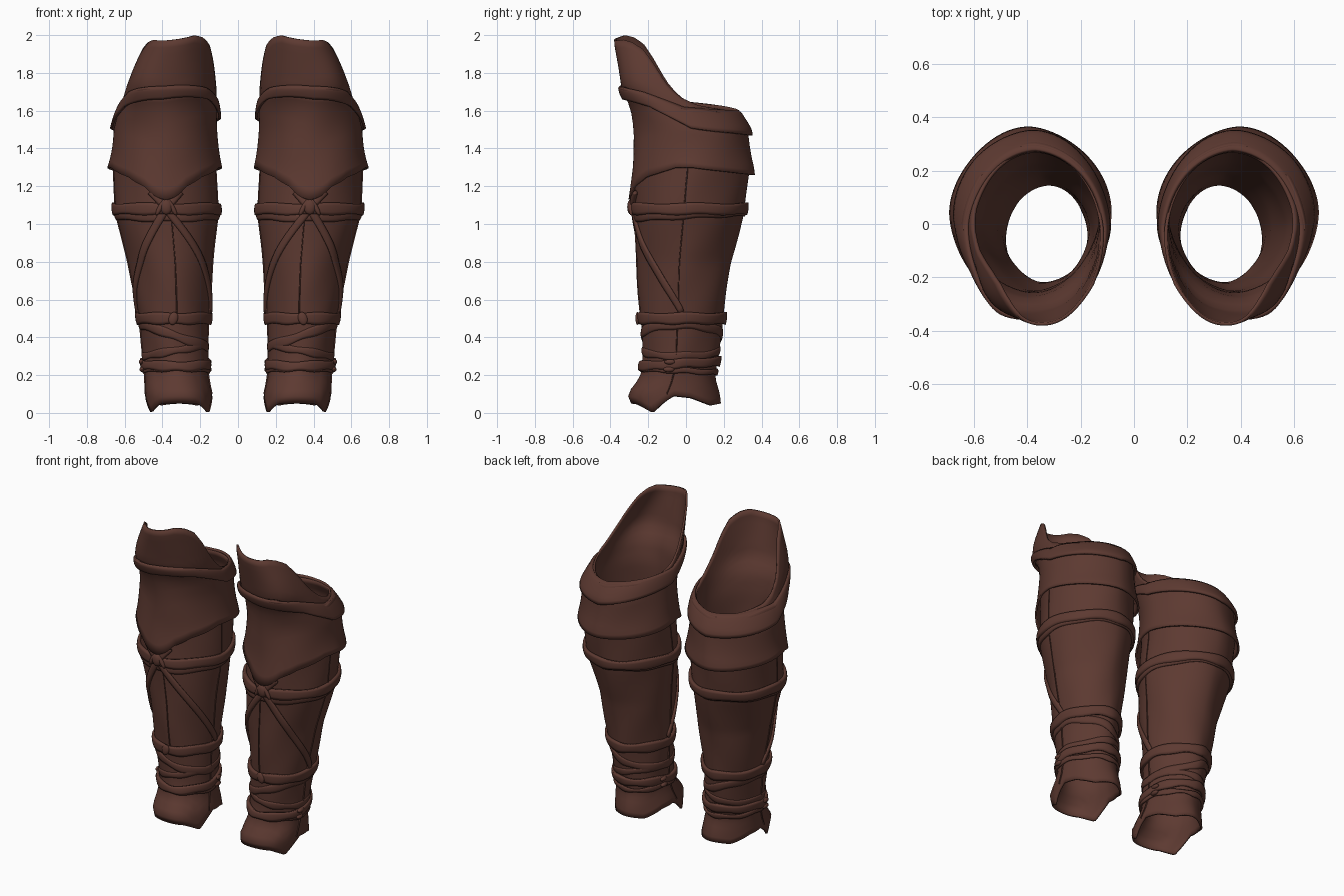
import bpy, bmesh, math
from mathutils import Vector

cube = bpy.data.objects.get("Cube")
if cube:
    bpy.data.objects.remove(cube)

leather = bpy.data.materials.new("dark_brown_leather")
leather.use_nodes = True
COLOR = (0.11, 0.042, 0.031, 1)
leather.diffuse_color = COLOR
leather.node_tree.nodes["Principled BSDF"].inputs["Base Color"].default_value = COLOR
leather.node_tree.nodes["Principled BSDF"].inputs["Roughness"].default_value = 0.8

# Leg sections: height, inner x, outer x, front y, back y, front roundness
SECTIONS = [
    (0.00, 0.125, 0.490, -0.27, 0.19, 0.85), (0.10, 0.138, 0.492, -0.31, 0.18, 0.9),
    (0.19, 0.158, 0.490, -0.24, 0.155, 1), (0.30, 0.160, 0.500, -0.23, 0.17, 1.05),
    (0.50, 0.158, 0.527, -0.24, 0.195, 1.05), (0.80, 0.130, 0.580, -0.26, 0.24, 1.05),
    (1.05, 0.108, 0.648, -0.275, 0.305, 1.05), (1.30, 0.116, 0.660, -0.265, 0.338, 1.05),
    (1.50, 0.120, 0.650, -0.265, 0.322, 1.05), (1.62, 0.115, 0.615, -0.285, 0.265, 1),
    (1.72, 0.105, 0.585, -0.345, 0.26, 0.92), (1.82, 0.098, 0.548, -0.36, 0.28, 0.9),
    (1.95, 0.090, 0.490, -0.378, 0.30, 0.9), (2.00, 0.090, 0.470, -0.378, 0.31, 0.9),
]
# Edge heights, keyed by front (-1) to back (1)
RIM = [(-1, 1.975), (-0.85, 1.987), (-0.7, 1.975), (-0.53, 1.94), (-0.38, 1.865),
       (-0.2, 1.76), (0, 1.67), (0.3, 1.63), (1, 1.59)]
FOOT = [(-1, 0.05), (-0.85, 0.045), (-0.55, 0), (-0.25, 0.05), (0, 0.09),
        (0.4, 0.08), (0.8, 0.04), (1, 0.05)]
HEM = [(-1, 1.13), (-0.92, 1.2), (-0.75, 1.25), (-0.3, 1.3), (0, 1.3), (1, 1.26)]
CUFF_LOW = [(-1, 1.66), (-0.6, 1.62), (0, 1.51), (1, 1.47)]
CUFF_TOP = [(-1, 1.73), (-0.6, 1.70), (0, 1.62), (1, 1.60)]
TAU = 2 * math.pi
FRONT = -math.pi / 2


def sample(table, x):
    """Linear lookup in a table of rows keyed by their first value."""
    x = min(max(x, table[0][0]), table[-1][0])
    for a, b in zip(table, table[1:]):
        if x <= b[0]:
            k = (x - a[0]) / (b[0] - a[0])
            return [p + (q - p) * k for p, q in zip(a[1:], b[1:])]


def edge(table, a):
    return sample(table, math.sin(a))[0]


def rim(a):
    """Top edge, a little higher toward the inner knee."""
    return edge(RIM, a) - 0.025 * math.cos(a) * max(0, -math.sin(a))


def cuff_low(a):
    return edge(CUFF_LOW, a) + 0.05 * max(0, -math.cos(a))


def cuff_top(a):
    return edge(CUFF_TOP, a) + 0.03 * max(0, -math.cos(a))


def on_leg(a, z, off=0.0):
    """Point on the leg surface at an angle and height, pushed outward."""
    xi, xo, yf, yb, p = sample(SECTIONS, z)
    off += 0.002 * math.sin(3 * a + 9 * z) + 0.002 * math.sin(5 * a - 14 * z)
    c, s = math.cos(a), math.sin(a)
    p = p if s < 0 else 1.1
    skew = 0.06 * max(0, -s) * min(1, max(0, (z - 1.5) * 4))
    c, s = (math.copysign(abs(t) ** p, t) for t in (c, s))
    return Vector(((xi + xo) / 2 + ((xo - xi) / 2 + off) * c + skew,
                   (yf + yb) / 2 + ((yb - yf) / 2 + off) * s, z))


def finish(name, bm, thick=0.0):
    mesh = bpy.data.meshes.new(name)
    bm.to_mesh(mesh)
    bm.free()
    ob = bpy.data.objects.new(name, mesh)
    bpy.context.collection.objects.link(ob)
    mesh.materials.append(leather)
    bpy.ops.object.select_all(action="DESELECT")
    ob.select_set(True)
    bpy.context.view_layer.objects.active = ob
    bpy.ops.object.shade_smooth_by_angle(angle=math.radians(45))
    if thick:
        solid = ob.modifiers.new("thickness", "SOLIDIFY")
        solid.thickness = thick
        solid.offset = -1
    mirror = ob.modifiers.new("other_leg", "MIRROR")
    mirror.use_mirror_merge = False
    return ob


def sheet(name, f, nu, nv, thick, closed=True):
    """Skin a grid; f(u, v) gives angle, height and outward offset."""
    bm = bmesh.new()
    cols = nu if closed else nu + 1
    rows = [[bm.verts.new(on_leg(*f(i / nu, j / nv))) for i in range(cols)]
            for j in range(nv + 1)]
    for lo, hi in zip(rows, rows[1:]):
        for i in range(nu):
            k = (i + 1) % cols
            bm.faces.new((lo[i], lo[k], hi[k], hi[i]))
    bm.normal_update()
    first = next(iter(bm.faces))
    center = first.calc_center_median()
    if first.normal.dot(center - Vector((0.34, 0, center.z))) < 0:
        bmesh.ops.reverse_faces(bm, faces=bm.faces)
    return finish(name, bm, thick)


def layer(name, low, top, off, nv=6, thick=0.015):
    """Closed wrap between two edge functions of the angle."""
    def f(u, v):
        a = u * TAU
        lo, hi = low(a), top(a)
        return a, lo + (hi - lo) * v, off(v)
    return sheet(name, f, 80, nv, thick)


def ring_strap(name, mid, width, off):
    """Flat belt around the leg with slightly wavy edges."""
    return layer(name, lambda a: mid(a) - width / 2 + 0.004 * math.sin(7 * a),
                 lambda a: mid(a) + width / 2 + 0.004 * math.sin(5 * a + 1),
                 lambda v: off + 0.004 * math.sin(math.pi * v), 4, off + 0.004)


def path_strap(name, a0, z0, a1, z1, width, off=0.012):
    """Strap running diagonally over the leg."""
    r = 0.27
    da, dz = (a1 - a0) * r, z1 - z0
    length = math.hypot(da, dz)

    def f(u, v):
        w = (v - 0.5) * width
        return (a0 + (a1 - a0) * u - w * dz / length / r,
                z0 + dz * u + w * da / length,
                off + 0.003 * math.sin(math.pi * v))
    return sheet(name, f, 24, 3, off + 0.004, False)


def blob(name, loc, scale, turn=0.0):
    bm = bmesh.new()
    bmesh.ops.create_uvsphere(bm, u_segments=14, v_segments=8, radius=1)
    for v in bm.verts:
        x, y, z = v.co.x * scale[0], v.co.y * scale[1], v.co.z * scale[2]
        v.co = Vector((x * math.cos(turn) - z * math.sin(turn), y,
                       x * math.sin(turn) + z * math.cos(turn))) + loc
    return finish(name, bm)


# Main leather tube with the raised knee flap and foot opening
layer("leg_shell", lambda a: edge(FOOT, a), rim, lambda v: 0.0, 50, 0.012)

# Upper layer with its flared hem, and the folded cuff above
layer("upper_layer", lambda a: edge(HEM, a), lambda a: cuff_low(a) + 0.04,
      lambda v: 0.008 + 0.024 * (1 - v) ** 3, 10, 0.012)
layer("knee_cuff", cuff_low, cuff_top,
      lambda v: 0.008 + 0.022 * math.cos(v * math.pi / 2) ** 0.6, 6, 0.014)
ring_strap("cuff_cord", lambda a: cuff_top(a) - 0.03 + 0.008 * math.sin(4 * a),
           0.03, 0.016)

# Straps around calf and ankle
ring_strap("calf_strap", lambda a: 1.08, 0.06, 0.018)
ring_strap("calf_under_strap", lambda a: 1.05 + 0.015 * math.sin(a), 0.045, 0.008)
ring_strap("shin_strap", lambda a: 0.50, 0.06, 0.016)
ring_strap("ankle_wrap", lambda a: 0.41 + 0.06 * math.cos(a), 0.05, 0.004)
ring_strap("ankle_cross_wrap", lambda a: 0.33 - 0.03 * math.cos(a), 0.04, 0.003)
ring_strap("ankle_strap", lambda a: 0.26 + 0.012 * math.sin(a), 0.05, 0.016)
ring_strap("ankle_lower_strap", lambda a: 0.225 - 0.01 * math.sin(a), 0.03, 0.01)

# Diagonal straps falling from the front knot to both sides
path_strap("outer_diagonal_strap", FRONT, 1.08, 0, 0.53, 0.04)
path_strap("inner_diagonal_strap", FRONT, 1.08, -math.pi, 0.53, 0.04)
for side in (-1, 1):
    path_strap("knot_tail", FRONT, 1.08, FRONT + side * 0.3, 1.17, 0.035, 0.022)

# Knot on the shin and small ties on the lower straps
knot = on_leg(FRONT, 1.09, 0.02)
blob("front_knot", knot, (0.032, 0.018, 0.04))
for side in (-1, 1):
    blob("knot_loop", knot + Vector((side * 0.03, 0.003, 0.0)), (0.014, 0.014, 0.05), side * 0.5)
blob("shin_tie", on_leg(FRONT, 0.50, 0.018), (0.025, 0.012, 0.035), 0.3)
for a in (0, math.pi):
    for dz in (-0.02, 0.02):
        blob("ankle_tie", on_leg(a - 0.25, 0.25 + dz, 0.016), (0.014, 0.03, 0.014))

# Fine raised seams down the sides and the shin
for name, a, z0, z1 in (("outer_seam", -0.12, 0.1, 1.45),
                        ("inner_seam", math.pi + 0.12, 0.1, 1.45),
                        ("shin_seam", FRONT - 0.12, 0.5, 1.12)):
    path_strap(name, a, z0, a + 0.02, z1, 0.006, 0.003)
